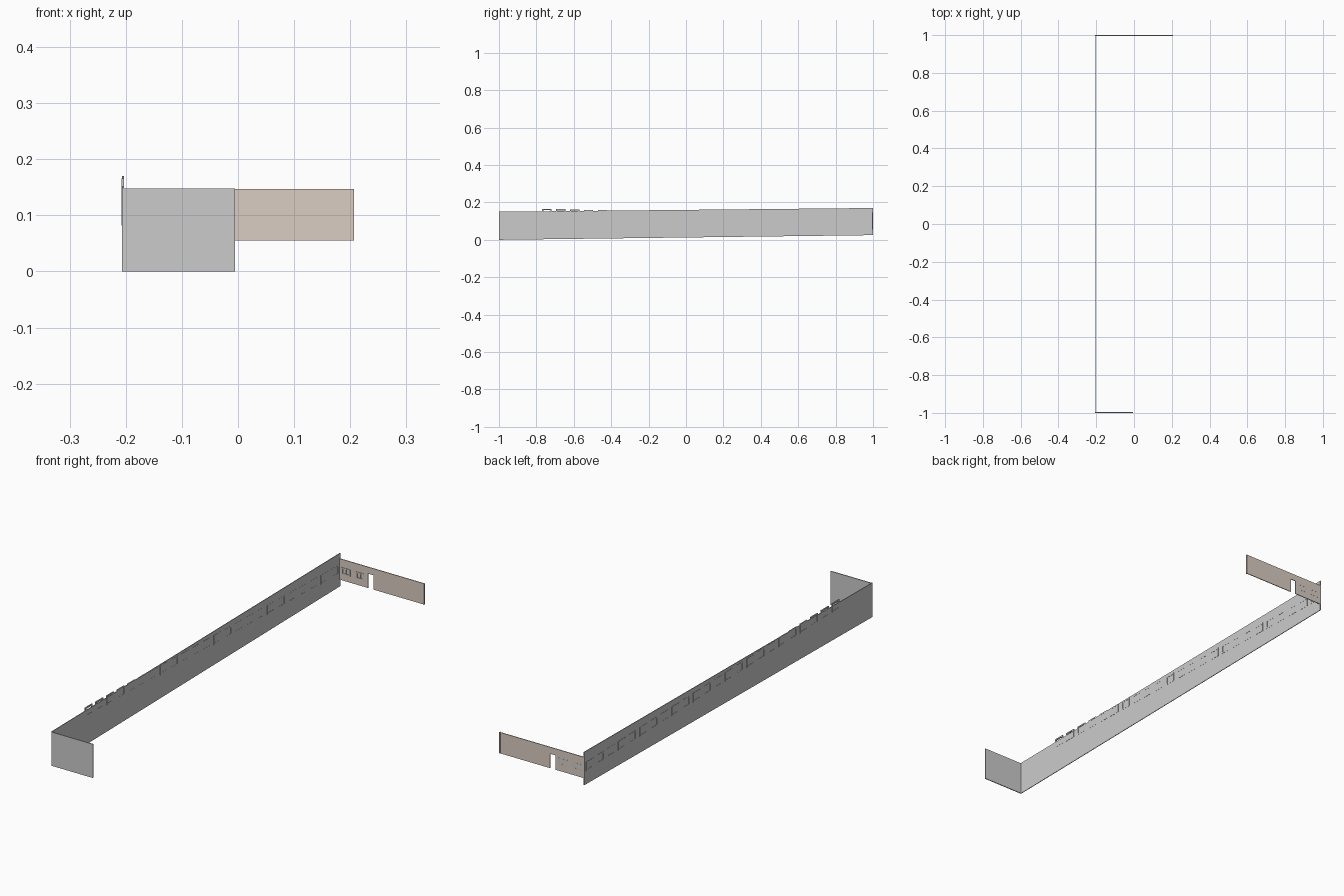
import bpy, bmesh
from mathutils import Vector

if "Cube" in bpy.data.objects:
    bpy.data.objects.remove(bpy.data.objects["Cube"])


def prism(name, profile, offset, mat=None):
    """Extrude a flat polygon along offset to make a thin slab."""
    bm = bmesh.new()
    face = bm.faces.new([bm.verts.new(p) for p in profile])
    ext = bmesh.ops.extrude_face_region(bm, geom=[face], use_keep_orig=True)
    moved = [g for g in ext["geom"] if isinstance(g, bmesh.types.BMVert)]
    bmesh.ops.translate(bm, vec=Vector(offset), verts=moved)
    bmesh.ops.recalc_face_normals(bm, faces=bm.faces[:])
    return finish(name, bm, mat)


def finish(name, bm, mat=None):
    me = bpy.data.meshes.new(name)
    bm.to_mesh(me)
    bm.free()
    ob = bpy.data.objects.new(name, me)
    bpy.context.collection.objects.link(ob)
    if mat:
        me.materials.append(mat)
    return ob


def add_box(bm, lo, hi):
    lo, hi = Vector(lo), Vector(hi)
    verts = bmesh.ops.create_cube(bm, size=1)["verts"]
    bmesh.ops.scale(bm, vec=hi - lo, verts=verts)
    bmesh.ops.translate(bm, vec=(lo + hi) / 2, verts=verts)


def add_frame(bm, axis, c, z, w, h, d0, d1, t=0.006):
    """Four bars round a window; axis is the direction of the depth d0..d1."""
    bars = [(c - w/2, c + w/2, z + h/2 - t, z + h/2),
            (c - w/2, c + w/2, z - h/2, z - h/2 + t),
            (c - w/2, c - w/2 + t, z - h/2 + t, z + h/2 - t),
            (c + w/2 - t, c + w/2, z - h/2 + t, z + h/2 - t)]
    for a, b, z0, z1 in bars:
        if axis == 'x':
            add_box(bm, (d0, a, z0), (d1, b, z1))
        else:
            add_box(bm, (a, d0, z0), (b, d1, z1))


beige = bpy.data.materials.new("beige_plaster")
beige.diffuse_color = (0.70, 0.61, 0.54, 1)
beige.use_nodes = True
beige.node_tree.nodes["Principled BSDF"].inputs["Base Color"].default_value = beige.diffuse_color

# Long wall, rising gently toward the back
X0 = -0.2065
prism("long_wall", [(X0, -1, 0), (X0, 1, 0.025), (X0, 1, 0.17), (X0, -1, 0.15)],
      (0.003, 0, 0))

# Short front wall
prism("front_wall", [(-0.205, -1, 0), (-0.005, -1, 0), (-0.005, -1, 0.148), (-0.205, -1, 0.148)],
      (0, 0.004, 0))

# Back wall with a doorway cut up from its lower edge
zb, zt, door = 0.055, 0.147, 0.118
prism("back_wall", [(x, 0.996, z) for x, z in (
    (-0.205, zb), (-0.066, zb), (-0.066, door), (-0.039, door),
    (-0.039, zb), (0.205, zb), (0.205, zt), (-0.205, zt))], (0, 0.0035, 0), beige)

# Thin end return on the back wall
bm = bmesh.new()
add_box(bm, (0.202, 0.994, zb), (0.207, 1.0, zt))
finish("back_wall_end", bm, beige)

# Row of window frames along the long wall
bm = bmesh.new()
for i in range(24):
    y = 0.963 - i * 0.0742
    add_frame(bm, 'x', y, 0.102 + 0.0256 * (0.963 - y), 0.05, 0.04, -0.2075, -0.2028)
finish("long_wall_window_frames", bm)

# Two window frames beside the doorway
bm = bmesh.new()
for x in (-0.173, -0.103):
    add_frame(bm, 'y', x, 0.097, 0.042, 0.03, 0.994, 1.0)
    add_box(bm, (x - 0.002, 0.9945, 0.083), (x + 0.002, 0.9998, 0.111))
finish("back_wall_window_frames", bm)
